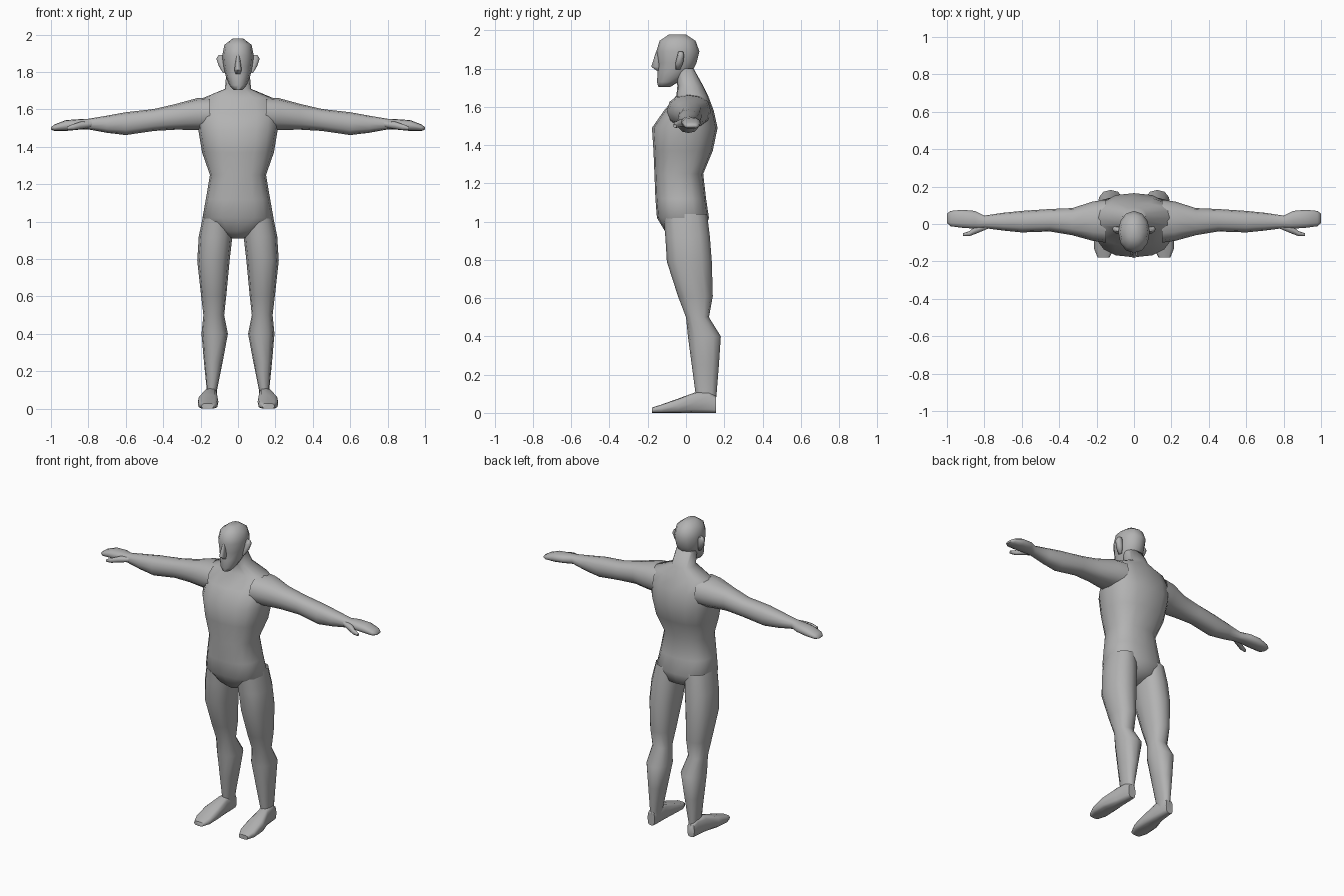
import bpy, bmesh, math

grey = bpy.data.materials.new("body grey")
grey.diffuse_color = (0.45, 0.45, 0.45, 1)


def loft(name, axis, rings, sides=12, power=0.85, mirror=False, open_start=False):
    """Skin rounded sections (t, u0, u1, v0, v1) placed along an axis."""
    bm = bmesh.new()
    loops = []
    for t, u0, u1, v0, v1 in rings:
        loop = []
        for i in range(sides):
            a = 2 * math.pi * i / sides
            c, s = math.cos(a), math.sin(a)
            u = (u0 + u1) / 2 + (u1 - u0) / 2 * math.copysign(abs(c) ** power, c)
            v = (v0 + v1) / 2 + (v1 - v0) / 2 * math.copysign(abs(s) ** power, s)
            co = {"x": (t, u, v), "y": (u, t, v), "z": (u, v, t)}[axis]
            loop.append(bm.verts.new(co))
        loops.append(loop)
    for a, b in zip(loops, loops[1:]):
        for i in range(sides):
            j = (i + 1) % sides
            bm.faces.new((a[i], a[j], b[j], b[i]))
    if not open_start:
        bm.faces.new(loops[0])
    bm.faces.new(loops[-1])
    bmesh.ops.recalc_face_normals(bm, faces=bm.faces)
    me = bpy.data.meshes.new(name)
    bm.to_mesh(me)
    bm.free()
    me.materials.append(grey)
    ob = bpy.data.objects.new(name, me)
    bpy.context.collection.objects.link(ob)
    bpy.ops.object.select_all(action='DESELECT')
    ob.select_set(True)
    bpy.context.view_layer.objects.active = ob
    bpy.ops.object.shade_smooth_by_angle(angle=math.radians(65))
    if mirror:
        m = ob.modifiers.new("mirror", 'MIRROR')
        m.use_mirror_merge = False
    return ob


def centred(rows):
    """Sections given as (z, half width, front, back)."""
    return [(z, -w, w, f, b) for z, w, f, b in rows]


# Torso and neck
loft("torso", "z", centred([
    (0.91, 0.03, -0.07, 0.02), (0.95, 0.12, -0.11, 0.10),
    (1.02, 0.19, -0.152, 0.12), (1.12, 0.172, -0.16, 0.105),
    (1.25, 0.15, -0.165, 0.09), (1.37, 0.192, -0.17, 0.14),
    (1.49, 0.212, -0.178, 0.165), (1.58, 0.22, -0.115, 0.145),
    (1.66, 0.19, -0.05, 0.115), (1.71, 0.07, -0.045, 0.09),
    (1.80, 0.062, -0.06, 0.04)]), sides=16, power=0.8)

# Head
loft("head", "z", centred([
    (1.705, 0.025, -0.145, -0.08), (1.73, 0.047, -0.152, -0.04),
    (1.78, 0.066, -0.148, 0.03), (1.83, 0.078, -0.147, 0.055),
    (1.89, 0.084, -0.155, 0.07), (1.945, 0.073, -0.138, 0.05),
    (1.978, 0.03, -0.09, 0.0)]), power=0.95)

# Nose
loft("nose", "z", centred([
    (1.79, 0.012, -0.155, -0.13), (1.81, 0.02, -0.182, -0.13),
    (1.89, 0.008, -0.156, -0.13)]), sides=8)

# Ears
loft("ear", "z", [
    (1.795, 0.065, 0.08, -0.055, -0.03), (1.83, 0.065, 0.102, -0.055, -0.015),
    (1.87, 0.07, 0.116, -0.045, -0.01), (1.89, 0.075, 0.105, -0.04, -0.015)],
    sides=8, mirror=True)

# Arms with flat hands
loft("arm", "x", [
    (0.15, -0.10, 0.13, 1.49, 1.665), (0.22, -0.09, 0.12, 1.49, 1.66),
    (0.33, -0.06, 0.085, 1.492, 1.63), (0.45, -0.04, 0.08, 1.485, 1.602),
    (0.60, -0.045, 0.07, 1.463, 1.585), (0.70, -0.035, 0.06, 1.475, 1.567),
    (0.80, -0.022, 0.045, 1.493, 1.55), (0.85, -0.025, 0.07, 1.492, 1.548),
    (0.92, -0.02, 0.076, 1.485, 1.543), (0.98, -0.012, 0.07, 1.485, 1.52),
    (1.0, 0.005, 0.055, 1.492, 1.506)], mirror=True, open_start=True)

# Thumbs
loft("thumb", "x", [
    (0.78, -0.025, 0.02, 1.505, 1.54), (0.84, -0.05, -0.005, 1.495, 1.535),
    (0.88, -0.065, -0.038, 1.49, 1.522), (0.915, -0.065, -0.05, 1.49, 1.508)],
    sides=8, mirror=True)

# Legs
loft("leg", "z", [
    (1.04, 0.03, 0.185, -0.12, 0.11), (0.92, 0.03, 0.21, -0.108, 0.125),
    (0.79, 0.045, 0.218, -0.10, 0.135), (0.61, 0.062, 0.198, -0.042, 0.14),
    (0.50, 0.074, 0.185, 0.0, 0.12), (0.40, 0.054, 0.195, 0.01, 0.182),
    (0.25, 0.082, 0.182, 0.03, 0.172), (0.10, 0.112, 0.167, 0.05, 0.16),
    (0.04, 0.115, 0.17, 0.06, 0.153)], mirror=True, open_start=True)

# Feet
loft("foot", "y", [
    (-0.178, 0.13, 0.195, 0, 0.028), (-0.13, 0.108, 0.214, 0, 0.043),
    (-0.04, 0.105, 0.214, 0, 0.075), (0.05, 0.112, 0.185, 0, 0.108),
    (0.12, 0.115, 0.175, 0, 0.11), (0.156, 0.12, 0.17, 0, 0.09)],
    power=0.6, mirror=True)
